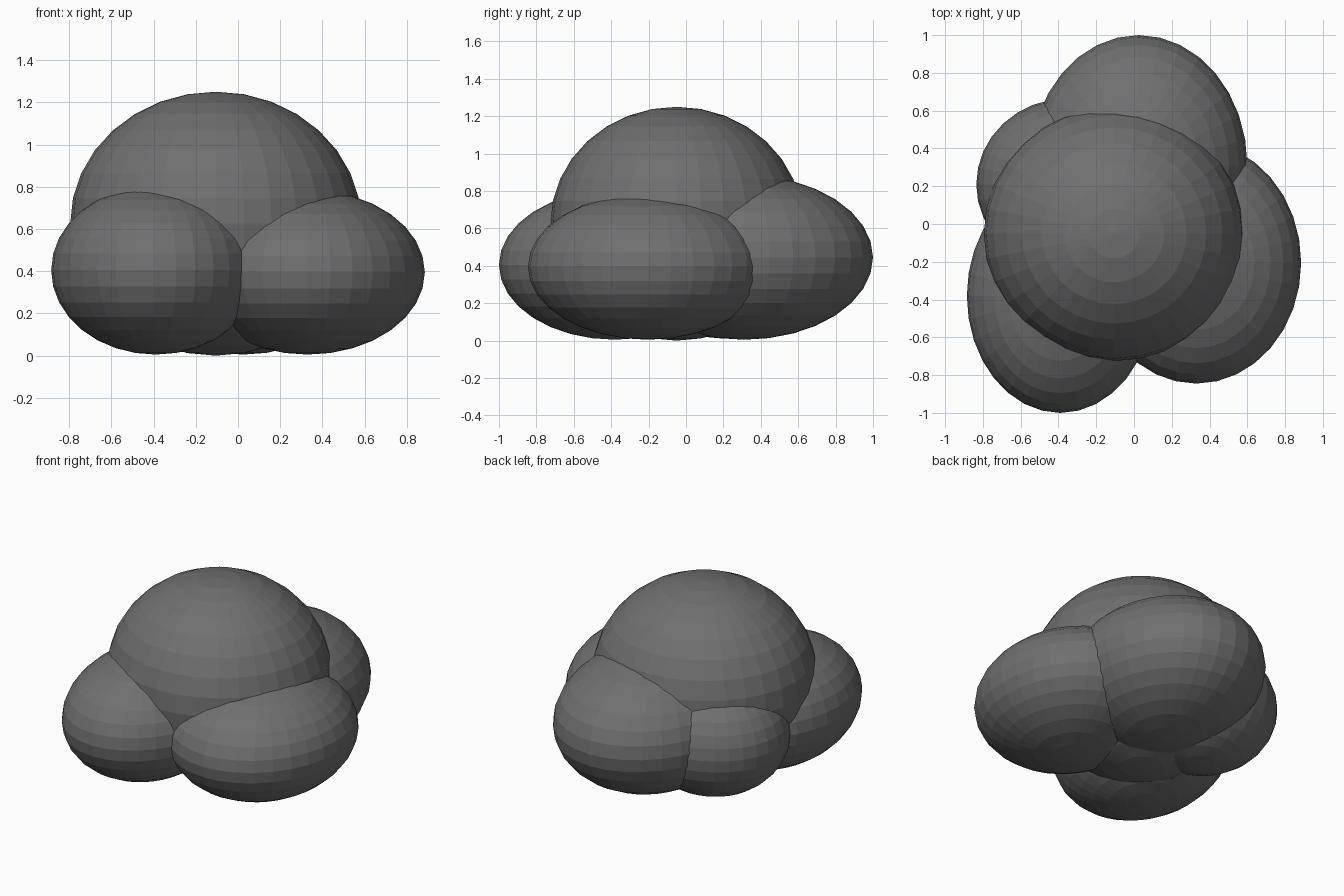
import bpy

if "Cube" in bpy.data.objects:
    bpy.data.objects.remove(bpy.data.objects["Cube"])

# Bush / cloud made of overlapping flat-shaded ellipsoids: name, centre, radii
PUFFS = [
    ("main_puff", (-0.105, -0.05, 0.625), (0.69, 0.675, 0.625)),
    ("front_left_puff", (-0.39, -0.38, 0.405), (0.495, 0.62, 0.40)),
    ("front_right_puff", (0.33, -0.205, 0.395), (0.555, 0.64, 0.39)),
    ("back_puff", (0.025, 0.31, 0.445), (0.575, 0.69, 0.44)),
    ("back_left_puff", (-0.35, 0.21, 0.41), (0.485, 0.455, 0.40)),
]

# Dark grey
dark = bpy.data.materials.new("dark_grey")
dark.diffuse_color = (0.16, 0.16, 0.16, 1)
dark.use_nodes = True
dark.node_tree.nodes["Principled BSDF"].inputs["Base Color"].default_value = dark.diffuse_color


def puff(name, centre, radii):
    bpy.ops.mesh.primitive_uv_sphere_add(segments=32, ring_count=16, radius=1, location=centre)
    ob = bpy.context.object
    ob.name = name
    ob.scale = radii
    bpy.ops.object.transform_apply(location=False, rotation=False, scale=True)
    bpy.ops.object.shade_flat()
    ob.data.materials.append(dark)


for p in PUFFS:
    puff(*p)
